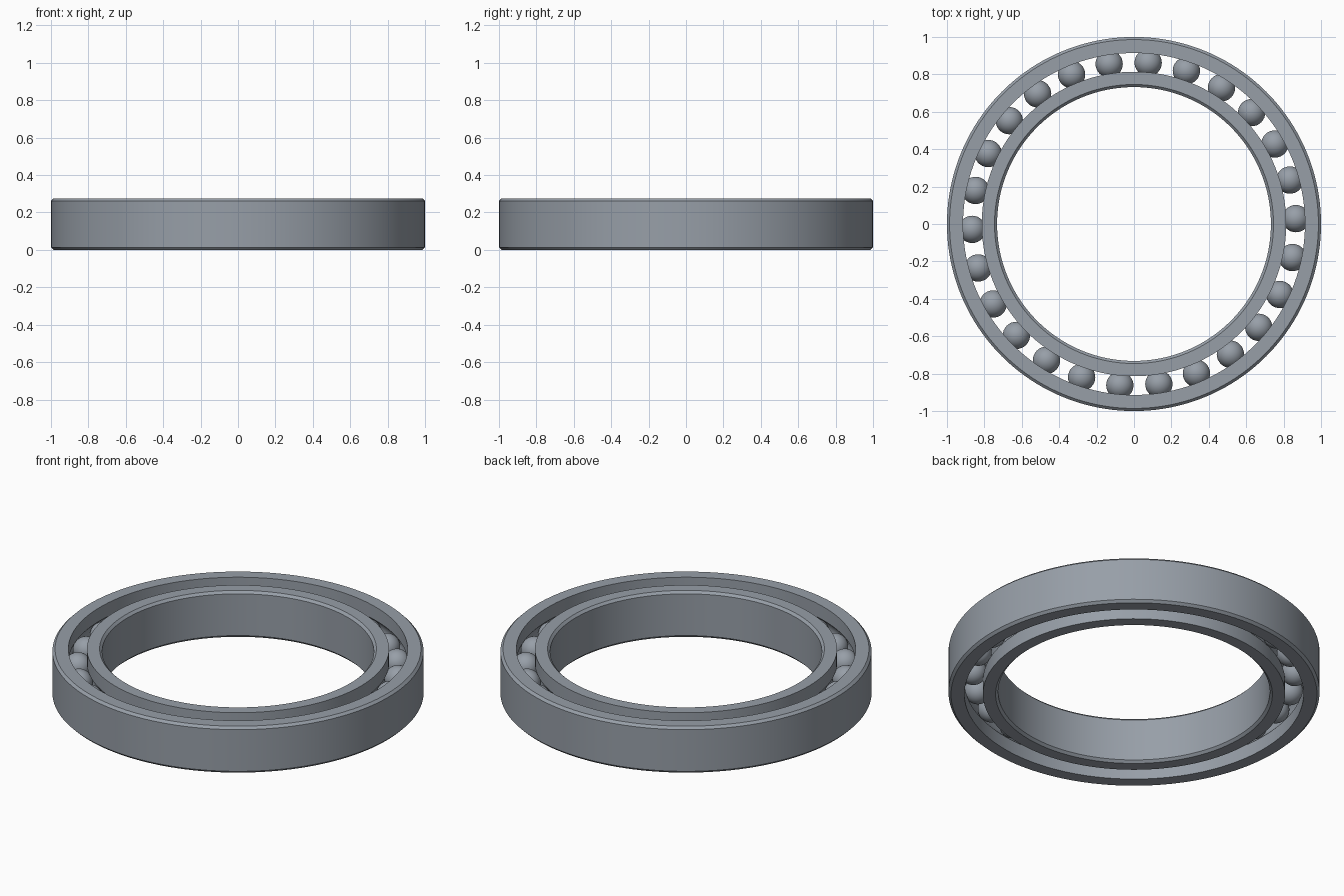
import bpy, bmesh, math
from mathutils import Matrix

cube = bpy.data.objects.get("Cube")
if cube:
    bpy.data.objects.remove(cube)

HEIGHT, CHAMFER = 0.276, 0.014
MID = HEIGHT / 2
PITCH, BALL_R, GROOVE_R = 0.866, 0.073, 0.075
BALLS, SEGMENTS, ARC_STEPS = 26, 160, 12


def material(name, rgb):
    mat = bpy.data.materials.new(name)
    mat.use_nodes = True
    mat.diffuse_color = (*rgb, 1)
    mat.node_tree.nodes["Principled BSDF"].inputs["Base Color"].default_value = (*rgb, 1)
    return mat


steel = material("steel grey", (0.31, 0.345, 0.39))


def finish(bm, name, angle):
    bmesh.ops.recalc_face_normals(bm, faces=bm.faces)
    mesh = bpy.data.meshes.new(name)
    bm.to_mesh(mesh)
    bm.free()
    mesh.materials.append(steel)
    obj = bpy.data.objects.new(name, mesh)
    bpy.context.collection.objects.link(obj)
    bpy.ops.object.select_all(action="DESELECT")
    obj.select_set(True)
    bpy.context.view_layer.objects.active = obj
    bpy.ops.object.shade_smooth_by_angle(angle=math.radians(angle))
    return obj


def race_ring(name, plain_r, race_r):
    """Lathe a ring: chamfered plain wall on one side, ball groove on the other."""
    side = 1 if race_r > PITCH else -1
    flat_r = plain_r - side * CHAMFER
    profile = [(race_r, 0), (flat_r, 0), (plain_r, CHAMFER),
               (plain_r, HEIGHT - CHAMFER), (flat_r, HEIGHT), (race_r, HEIGHT)]
    # Groove arc, from its upper lip to its lower lip
    half = math.acos(abs(race_r - PITCH) / GROOVE_R)
    for i in range(ARC_STEPS + 1):
        a = half * (1 - 2 * i / ARC_STEPS)
        profile.append((PITCH + side * GROOVE_R * math.cos(a), MID + GROOVE_R * math.sin(a)))

    bm = bmesh.new()
    verts = [bm.verts.new((r, 0, z)) for r, z in profile]
    edges = [bm.edges.new((v, verts[i - 1])) for i, v in enumerate(verts)]
    bmesh.ops.spin(bm, geom=verts + edges, cent=(0, 0, 0), axis=(0, 0, 1),
                   angle=math.tau, steps=SEGMENTS, use_merge=True)
    bmesh.ops.remove_doubles(bm, verts=bm.verts, dist=0.0001)
    return finish(bm, name, 25)


# Outer and inner races
race_ring("outer_race", 1.0, 0.914)
race_ring("inner_race", 0.732, 0.814)

# Balls evenly spaced around the groove
for i in range(BALLS):
    a = math.tau * i / BALLS + math.radians(1.9)
    bm = bmesh.new()
    bmesh.ops.create_uvsphere(
        bm, u_segments=32, v_segments=20, radius=BALL_R,
        matrix=Matrix.Translation((PITCH * math.cos(a), PITCH * math.sin(a), MID)))
    finish(bm, f"ball_{i + 1}", 60)
